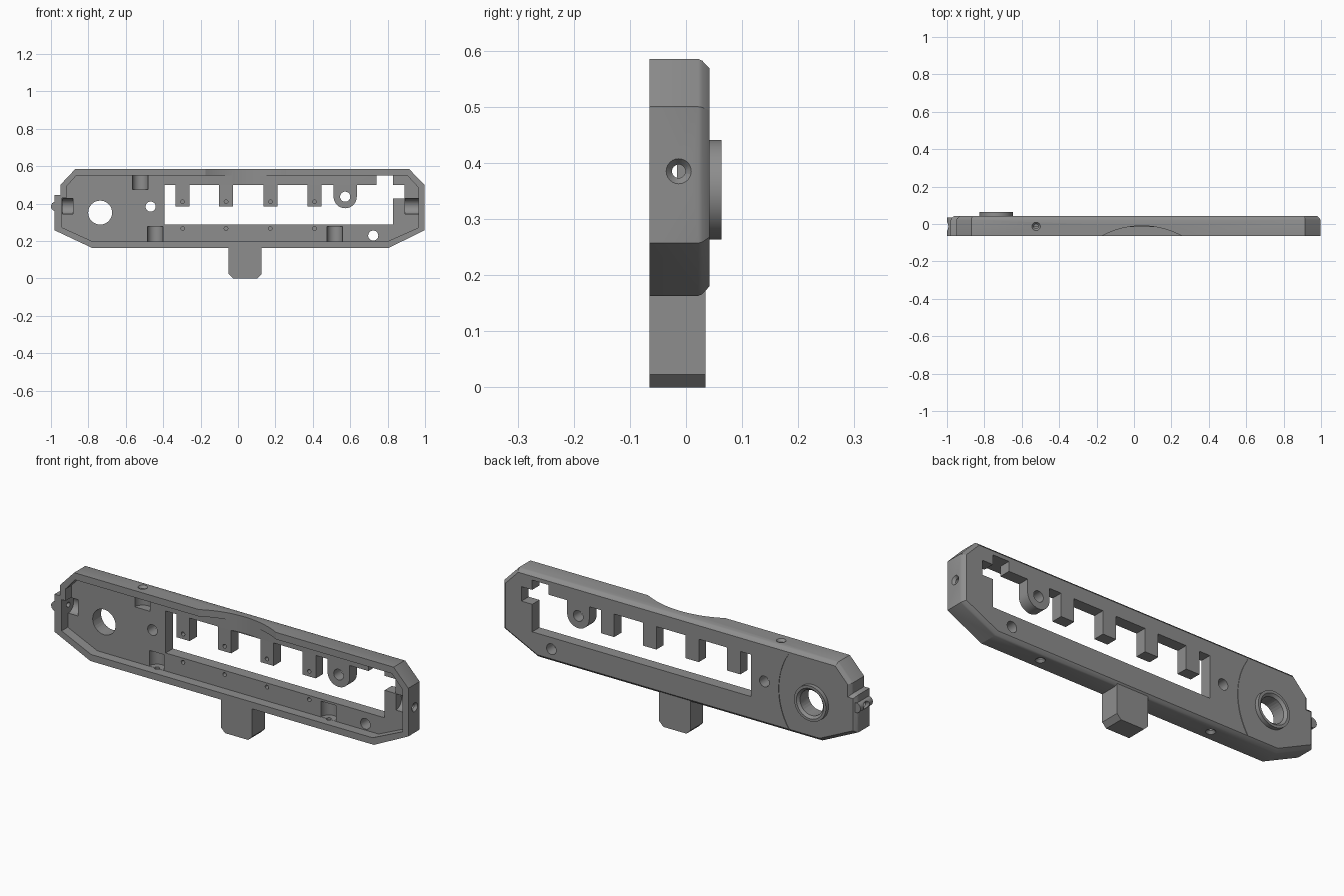
import bpy, bmesh, math
from mathutils import Vector

if "Cube" in bpy.data.objects:
    bpy.data.objects.remove(bpy.data.objects["Cube"])

grey = bpy.data.materials.new("mid grey")
grey.diffuse_color = (0.27, 0.27, 0.27, 1)
grey.use_nodes = True
grey.node_tree.nodes["Principled BSDF"].inputs["Base Color"].default_value = grey.diffuse_color


def finish(bm, name):
    bmesh.ops.recalc_face_normals(bm, faces=bm.faces)
    me = bpy.data.meshes.new(name)
    bm.to_mesh(me)
    bm.free()
    me.materials.append(grey)
    ob = bpy.data.objects.new(name, me)
    bpy.context.collection.objects.link(ob)
    return ob


def inset(pts, d):
    """Move every edge of an x-z outline inwards by d (clockwise order)."""
    out, n = [], len(pts)
    for i in range(n):
        a, b, c = (Vector(pts[(i + k) % n]) for k in (-1, 0, 1))
        e, f = (b - a).normalized(), (c - b).normalized()
        n1, n2 = Vector((e.y, -e.x)), Vector((f.y, -f.x))
        out.append(b + (n1 + n2) * d / (1 + n1.dot(n2)))
    return out


def loft(name, rings):
    """Solid through a list of (y, outline) rings."""
    bm = bmesh.new()
    rows = [[bm.verts.new((p[0], y, p[1])) for p in pts] for y, pts in rings]
    n = len(rows[0])
    for r, s in zip(rows, rows[1:]):
        for i in range(n):
            j = (i + 1) % n
            bm.faces.new((r[i], r[j], s[j], s[i]))
    bm.faces.new(rows[0])
    bm.faces.new(rows[-1])
    return finish(bm, name)


def cyl(name, p, q, r1, r2=None, seg=32):
    """Cylinder or cone from point p to point q."""
    p, q = Vector(p), Vector(q)
    bm = bmesh.new()
    bmesh.ops.create_cone(bm, cap_ends=True, segments=seg, radius1=r1,
                          radius2=r1 if r2 is None else r2, depth=(q - p).length)
    rot = (q - p).to_track_quat('Z', 'Y').to_matrix().to_4x4()
    bm.transform(rot)
    bmesh.ops.translate(bm, verts=bm.verts, vec=(p + q) / 2)
    return finish(bm, name)


def boolean(target, tool, op='DIFFERENCE'):
    m = target.modifiers.new("bool", 'BOOLEAN')
    m.operation, m.solver, m.object = op, 'EXACT', tool
    bpy.context.view_layer.objects.active = target
    bpy.ops.object.modifier_apply(modifier=m.name)
    bpy.data.objects.remove(tool, do_unlink=True)


FRONT, FLOOR, BACK = -0.065, -0.016, 0.042
AXIS_Y, AXIS_Z = -0.013, 0.385

# Frame body with a softened chamfer round the back edge
outline = [(-0.87, 0.585), (0.915, 0.585), (0.997, 0.50), (0.997, 0.257), (0.805, 0.163),
           (-0.78, 0.163), (-0.98, 0.257), (-0.98, 0.447), (-0.95, 0.447), (-0.95, 0.50)]
body = loft("frame", [(FRONT, outline), (0.022, outline), (0.029, inset(outline, 0.003)),
                      (BACK, inset(outline, 0.017))])

# Bottom tab
tab = [(-0.05, 0.25), (0.125, 0.25), (0.125, 0.023), (0.102, 0),
       (-0.027, 0), (-0.05, 0.023)]
boolean(body, loft("tab", [(FRONT, tab), (0.035, tab)]), 'UNION')

# Round boss on the back and hinge knob on the left end
boolean(body, cyl("boss", (-0.737, 0.03, 0.352), (-0.737, 0.063, 0.352), 0.089, seg=48), 'UNION')
boolean(body, cyl("knob", (-0.975, FRONT + 0.002, AXIS_Z), (-0.975, 0.036, AXIS_Z), 0.025), 'UNION')

# Tray hollow in the front
tray = [(-0.865, 0.55), (0.905, 0.55), (0.965, 0.485), (0.965, 0.272), (0.797, 0.197),
        (-0.775, 0.197), (-0.94, 0.272), (-0.94, 0.43), (-0.918, 0.43), (-0.918, 0.49)]
boolean(body, loft("tray_cut", [(FRONT - 0.05, tray), (FLOOR, tray)]))

# Window with hanging teeth and a rounded ear
teeth = [-0.296, -0.064, 0.173, 0.409]
window = [(-0.393, 0.288), (-0.393, 0.50)]
for x in teeth:
    window += [(x - 0.037, 0.50), (x - 0.037, 0.384), (x + 0.037, 0.384), (x + 0.037, 0.50)]
window.append((0.511, 0.50))
for i in range(17):
    a = math.pi * (1 + i / 16)
    window.append((0.573 + 0.062 * math.cos(a), 0.437 + 0.062 * math.sin(a)))
window += [(0.635, 0.50), (0.74, 0.50), (0.74, 0.549), (0.83, 0.549), (0.83, 0.50),
           (0.89, 0.50), (0.89, 0.427), (0.83, 0.427), (0.83, 0.288)]
boolean(body, loft("window_cut", [(-0.05, window), (0.1, window)]))

# Thumb scallop in the top wall
boolean(body, cyl("scallop_cut", (0.042, -0.458, 0.501), (0.042, -0.458, 0.7), 0.448, seg=128))

# Through holes in the floor, and the flared bore of the boss
for x, z, r in [(-0.737, 0.352, 0.064), (-0.467, 0.384, 0.027),
                (0.573, 0.437, 0.027), (0.723, 0.229, 0.027)]:
    boolean(body, cyl("hole_cut", (x, -0.05, z), (x, 0.1, z), r))
boolean(body, cyl("flare_cut", (-0.737, 0.049, 0.352), (-0.737, 0.065, 0.352), 0.062, 0.078))

# Small blind pin holes on the teeth and the lower ledge
for x in teeth:
    for z in (0.41, 0.267):
        boolean(body, cyl("pin_cut", (x, -0.05, z), (x, 0.01, z), 0.01, seg=16))

# Screw points: wall face, inward direction, groove start and end
screws = [((-0.523, 0.585), (0, -1), 0.036, 0.11), ((-0.443, 0.163), (0, 1), 0.035, 0.114),
          ((0.517, 0.163), (0, 1), 0.035, 0.114), ((0.997, AXIS_Z), (-1, 0), 0.033, 0.104),
          ((-0.998, AXIS_Z), (1, 0), 0.06, 0.115)]
for (x, z), (dx, dz), g0, g1 in screws:
    def at(d):
        return (x + dx * d, AXIS_Y, z + dz * d)
    boolean(body, cyl("screw_groove_cut", at(g0), at(g1), 0.0415))
    boolean(body, cyl("screw_hole_cut", at(-0.02), at(g0 + 0.02), 0.012, seg=24))
    boolean(body, cyl("countersink_cut", at(-0.002), at(0.014), 0.024, 0.011, seg=24))

# Shallow curved seam line on the back face
seam = [(-0.895 + r * math.cos(a), 0.37 + r * math.sin(a))
        for r, s in ((0.348, 1), (0.344, -1))
        for a in (s * math.radians(-33.0 + 66.0 * i / 24) for i in range(25))]
boolean(body, loft("seam_cut", [(BACK - 0.003, seam), (BACK + 0.01, seam)]))

# Smooth curved walls, keep edges crisp
bpy.ops.object.select_all(action='DESELECT')
body.select_set(True)
bpy.context.view_layer.objects.active = body
bpy.ops.object.shade_smooth_by_angle(angle=math.radians(25))
